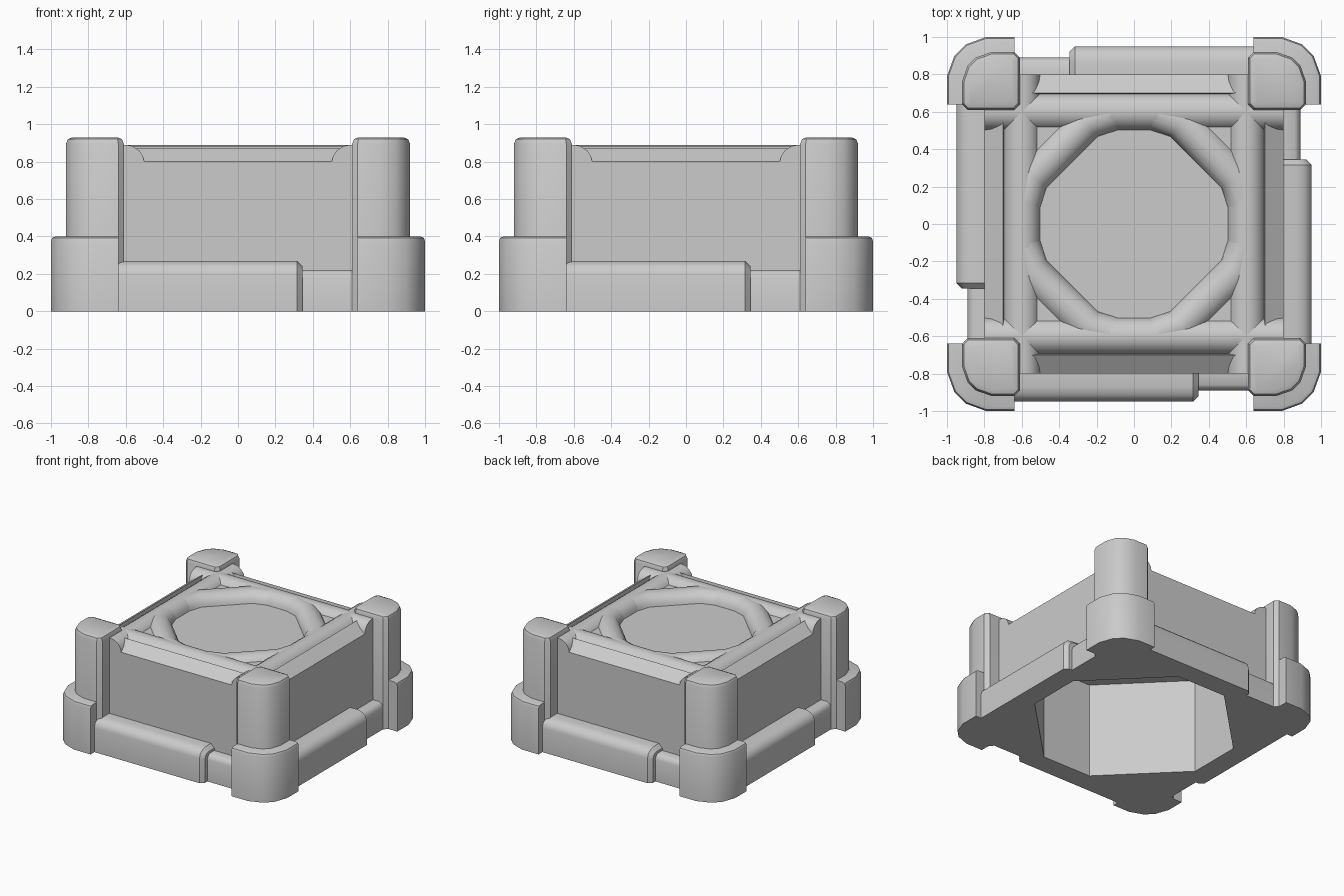
import bpy, bmesh
from math import sin, cos, pi
from mathutils import Matrix, Vector

if "Cube" in bpy.data.objects:
    bpy.data.objects.remove(bpy.data.objects["Cube"])


def finish(name, bm, turn=0):
    bmesh.ops.rotate(bm, verts=bm.verts, cent=(0, 0, 0), matrix=Matrix.Rotation(turn * pi / 2, 3, 'Z'))
    bmesh.ops.recalc_face_normals(bm, faces=bm.faces)
    me = bpy.data.meshes.new(name)
    bm.to_mesh(me)
    bm.free()
    ob = bpy.data.objects.new(name, me)
    bpy.context.collection.objects.link(ob)
    return ob


def smooth(ob):
    bpy.ops.object.select_all(action='DESELECT')
    ob.select_set(True)
    bpy.context.view_layer.objects.active = ob
    bpy.ops.object.shade_smooth_by_angle(angle=0.7)


def prism(outline, z0, z1):
    bm = bmesh.new()
    low = bm.faces.new([bm.verts.new((x, y, z0)) for x, y in outline])
    ext = bmesh.ops.extrude_face_region(bm, geom=[low], use_keep_orig=True)
    moved = [v for v in ext['geom'] if isinstance(v, bmesh.types.BMVert)]
    bmesh.ops.translate(bm, verts=moved, vec=(0, 0, z1 - z0))
    bmesh.ops.recalc_face_normals(bm, faces=bm.faces)
    return bm


def bevel(bm, test, width, segs=1):
    edges = [e for e in bm.edges if test(e)]
    bmesh.ops.bevel(bm, geom=edges, offset=width, segments=segs, profile=0.5, affect='EDGES')


def side_profile(name, profile, x0, x1, turn, chamfer=0):
    """Extrude a (y, z) profile along x on the front side, then turn it round z."""
    bm = bmesh.new()
    a = [bm.verts.new((x0, y, z)) for y, z in profile]
    b = [bm.verts.new((x1, y, z)) for y, z in profile]
    n = len(a)
    bm.faces.new(a)
    bm.faces.new(b)
    for i in range(n):
        bm.faces.new((a[i], a[(i + 1) % n], b[(i + 1) % n], b[i]))
    if chamfer:
        bevel(bm, lambda e: all(abs(v.co.x - x1) < 1e-4 for v in e.verts)
              and max(v.co.z for v in e.verts) > 0.01
              and min(v.co.y for v in e.verts) < -0.8, chamfer)
    ob = finish(name, bm, turn)
    smooth(ob)


def quarter(points, turn):
    for x, y in points:
        for _ in range(turn):
            x, y = -y, x
        yield x, y


# hollow body with a flat roof and an eight-sided opening below
body = finish("body", prism([(-.8, -.8), (.8, -.8), (.8, .8), (-.8, .8)], 0, .8))
octagon = [p for k in range(4) for p in quarter([(.78, .22), (.22, .78)], k)]
cutter = finish("body_cutter", prism(octagon, -.1, .78))
cutter.hide_render = True
mod = body.modifiers.new("hollow", 'BOOLEAN')
mod.operation = 'DIFFERENCE'
mod.solver = 'EXACT'
mod.object = cutter
bpy.context.view_layer.objects.active = body
bpy.ops.object.modifier_apply(modifier=mod.name)
bpy.data.objects.remove(cutter)

# half-round section for the roof
ARC = [(cos(pi * i / 8), sin(pi * i / 8)) for i in range(9)]
beam = [(-.6 + .1 * c, .79 + .1 * s) for c, s in ARC]
slope = [(-.8, .79), (-.8, .80), (-.7, .87), (-.69, .79)]
thick = [(-.79, 0), (-.95, 0), (-.95, .20), (-.94, .235), (-.91, .26), (-.87, .27), (-.79, .27)]
thin = [(-.79, 0), (-.89, 0), (-.89, .18), (-.88, .205), (-.86, .22), (-.79, .22)]

for k in range(4):
    # roof beams, sloped eaves and stepped skirting on each side
    side_profile(f"roof_beam_{k}", beam, -.8, .8, k)
    side_profile(f"sloped_eave_{k}", slope, -.6, .6, k)
    side_profile(f"thick_skirting_{k}", thick, -.66, .345, k, .03)
    side_profile(f"thin_skirting_{k}", thin, .30, .66, k)

    # filler between the ring and the beam corner
    finish(f"roof_corner_{k}", prism([(.57, .27), (.57, .57), (.27, .57)], .79, .845), k)

    # rounded corner foot
    foot = [(.64, .64), (1, .64), (1, .79), (.96, .90), (.90, .96), (.79, 1), (.64, 1)]
    bm = prism(foot, 0, .4)
    bevel(bm, lambda e: all(v.co.z > .39 for v in e.verts)
          and max(v.co.x + v.co.y for v in e.verts) > 1.7, .025, 2)
    smooth(finish(f"corner_foot_{k}", bm, k))

    # corner post
    post = [(.61, .64), (.64, .61), (.89, .61), (.92, .64), (.92, .76), (.89, .845),
            (.845, .89), (.76, .92), (.64, .92), (.61, .89)]
    bm = prism(post, 0, .93)
    bevel(bm, lambda e: all(v.co.z > .92 for v in e.verts), .035, 2)
    smooth(finish(f"corner_post_{k}", bm, k))

# raised ring round the middle of the roof
path = [Vector(p) for k in range(4)
        for p in quarter([(.6, .1), (.545, .255), (.255, .545), (.1, .6)], k)]
bm = bmesh.new()
rows = []
for i, p in enumerate(path):
    t = (path[(i + 1) % len(path)] - path[i - 1]).normalized()
    out = Vector((t.y, -t.x))
    rows.append([bm.verts.new((*(p + out * .1 * c), .79 + .098 * s)) for c, s in ARC])
for i, row in enumerate(rows):
    nxt = rows[(i + 1) % len(rows)]
    for j in range(len(ARC)):
        m = (j + 1) % len(ARC)
        bm.faces.new((row[j], row[m], nxt[m], nxt[j]))
smooth(finish("roof_ring", bm))
